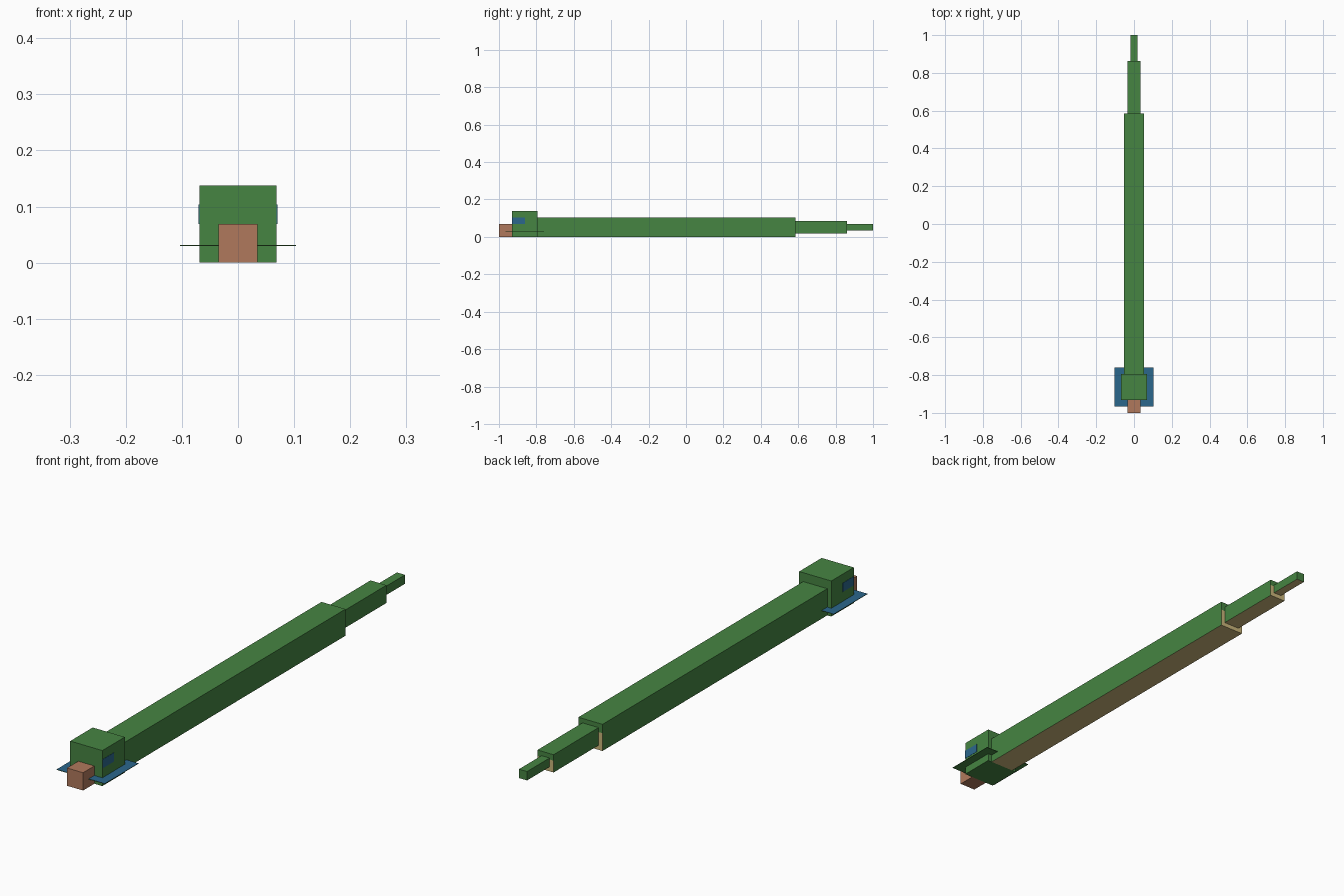
import bpy, bmesh

if "Cube" in bpy.data.objects:
    bpy.data.objects.remove(bpy.data.objects["Cube"])

U = 2 / 58  # one modelling unit; the whole body is 58 units long


def srgb(r, g, b):
    return [((c / 255 + 0.055) / 1.055) ** 2.4 for c in (r, g, b)] + [1]


def material(name, rgb):
    m = bpy.data.materials.new(name)
    m.diffuse_color = srgb(*rgb)
    m.use_nodes = True
    m.node_tree.nodes["Principled BSDF"].inputs["Base Color"].default_value = m.diffuse_color
    return m


GREEN = material("scale green", (70, 133, 66))
CREAM = material("belly cream", (203, 183, 123))
BLUE = material("blue", (43, 103, 140))
TAN = material("snout tan", (176, 121, 92))


def box(name, x, y, z, mats, rule=None, cut_z=None):
    """Box from (min, max) ranges; rule(face) picks the material slot."""
    bm = bmesh.new()
    bmesh.ops.create_cube(bm, size=1)
    for v in bm.verts:
        v.co = [r[0] + (c + 0.5) * (r[1] - r[0]) for c, r in zip(v.co, (x, y, z))]
    if cut_z is not None:
        bmesh.ops.bisect_plane(bm, geom=bm.verts[:] + bm.edges[:] + bm.faces[:],
                               plane_co=(0, 0, cut_z), plane_no=(0, 0, 1))
    bm.normal_update()
    if rule:
        for f in bm.faces:
            f.material_index = rule(f)
    me = bpy.data.meshes.new(name)
    bm.to_mesh(me)
    bm.free()
    for m in mats:
        me.materials.append(m)
    ob = bpy.data.objects.new(name, me)
    bpy.context.collection.objects.link(ob)
    return ob


def segment(name, width, start, length, cream_end=True):
    """Body length with a cream belly and a mostly cream rear end."""
    low, high = (1.5 - width / 2) * U, (1.5 + width / 2) * U
    cut = high - width * U / 3

    def rule(f):
        end = cream_end and f.normal.y > 0.5 and f.calc_center_median().z < cut
        return 1 if f.normal.z < -0.5 or end else 0

    y0 = -1 + start * U
    box(name, (-width * U / 2, width * U / 2), (y0, y0 + length * U), (low, high),
        [GREEN, CREAM], rule, cut if cream_end else None)


# head and snout
box("snout", (-U, U), (-1, -1 + 2 * U), (0, 2 * U), [TAN])
box("head", (-2 * U, 2 * U), (-1 + 2 * U, -1 + 6 * U), (0, 4 * U), [GREEN])

# eyes: thin plates at the front of both cheeks
for side, s in (("left", -1), ("right", 1)):
    xs = sorted((s * 2 * U, s * (2 * U + 0.001)))
    box("eye_" + side, xs, (-1 + 2 * U, -1 + 4 * U), (2 * U, 3 * U), [BLUE])

# thin frill around the head, blue above and green below
box("frill", (-3 * U, 3 * U), (-1 + U, -1 + 7 * U), (0.030, 0.032), [GREEN, BLUE],
    lambda f: 1 if f.normal.z > 0.5 else 0)

# body tapering in steps
segment("body", 3, 6, 40)
segment("tail", 2, 46, 8)
segment("tail_tip", 1, 54, 4, cream_end=False)
